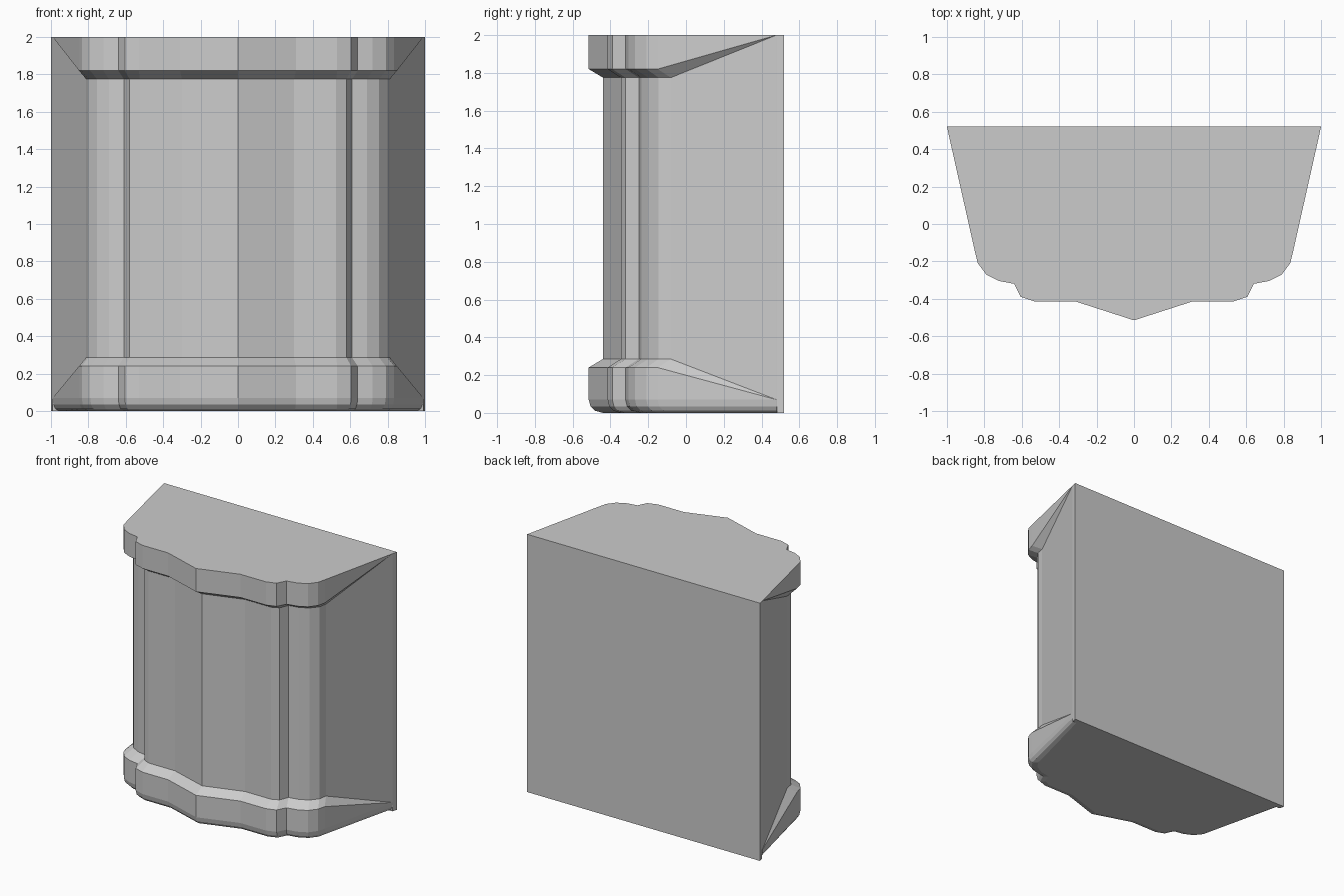
import bpy
import bmesh

cube = bpy.data.objects.get("Cube")
if cube:
    bpy.data.objects.remove(cube, do_unlink=True)

stone = bpy.data.materials.new("grey_stone")
stone.use_nodes = True
GREY = (0.6, 0.6, 0.6, 1)
stone.diffuse_color = GREY
stone.node_tree.nodes["Principled BSDF"].inputs["Base Color"].default_value = GREY

# Half plan outlines, from the side wall round to the centre of the front
WIDE = [(.85, -.15), (.835, -.21), (.79, -.27), (.72, -.305), (.64, -.32),
        (.605, -.39), (.53, -.415), (.31, -.415), (0, -.515)]
NARROW = [(.812, -.08), (.8, -.145), (.755, -.2), (.69, -.235), (.61, -.25),
          (.58, -.32), (.525, -.345), (.3, -.345), (0, -.44)]


def outline(t, wall):
    """Full outline: t blends wide to narrow, wall pulls the side wall in."""
    half = [(1, .52), (.991, .481), (.991 - wall, .479)]
    half += [(a[0] + (b[0] - a[0]) * t, a[1] + (b[1] - a[1]) * t)
             for a, b in zip(WIDE, NARROW)]
    return half + [(-x, y) for x, y in reversed(half[:-1])]


# Height, blend, wall inset: cap, shaft, base, then the rounded foot
LEVELS = [(2, 0, 0), (1.82, 0, 0), (1.775, 1, 0), (.285, 1, 0), (.24, 0, 0),
          (.07, 0, 0), (.035, .12, .004), (.012, .42, .015), (0, 1, .035)]
FOOT = 5

bm = bmesh.new()
rings = [[bm.verts.new((x, y, z)) for x, y in outline(t, w)] for z, t, w in LEVELS]
n = len(rings[0])
side_strips = (2, n - 4)

for k in range(len(rings) - 1):
    for i in range(n):
        if i in side_strips and k < FOOT:
            continue
        j = (i + 1) % n
        bm.faces.new((rings[k][i], rings[k][j], rings[k + 1][j], rings[k + 1][i]))

# Side walls: fans from the rear edge to the stepped front edge
for rear, front in ((2, 3), (n - 3, n - 4)):
    top, low = rings[0][rear], rings[FOOT][rear]
    for k in range(FOOT):
        apex = top if k < 3 else low
        bm.faces.new((apex, rings[k][front], rings[k + 1][front]))
    bm.faces.new((top, rings[3][front], low))

bm.faces.new(rings[0])
bm.faces.new(rings[-1])
bmesh.ops.recalc_face_normals(bm, faces=bm.faces)

mesh = bpy.data.meshes.new("pedestal")
bm.to_mesh(mesh)
bm.free()
mesh.materials.append(stone)
pedestal = bpy.data.objects.new("pedestal", mesh)
bpy.context.collection.objects.link(pedestal)
